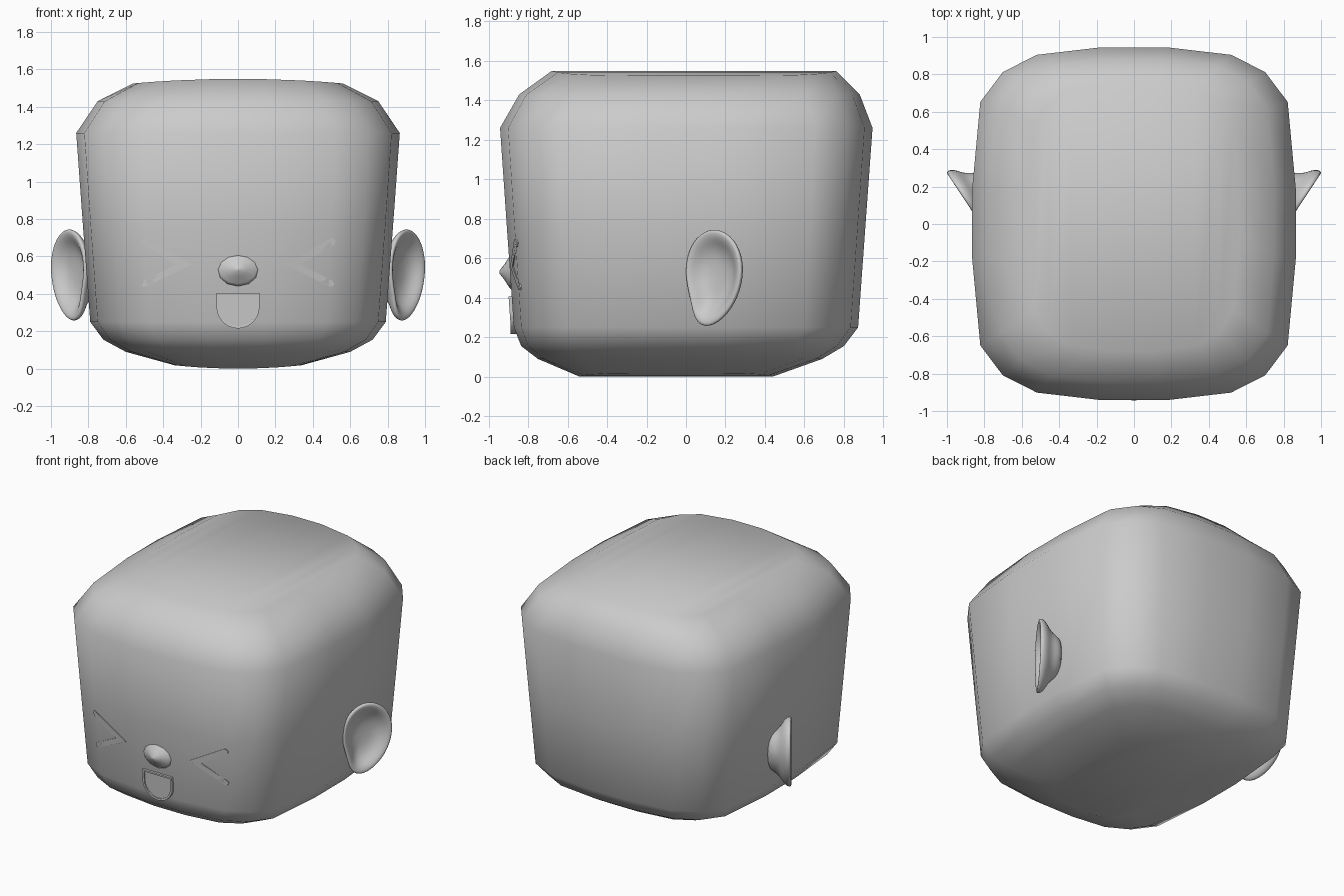
import bpy, bmesh, math

if "Cube" in bpy.data.objects:
    bpy.data.objects.remove(bpy.data.objects["Cube"])


def loft(name, rings, strip_caps=False, smooth=True, mirror=False, subdiv=0):
    """Skin a list of equal-length closed rings and cap both ends."""
    bm = bmesh.new()
    loops = [[bm.verts.new(p) for p in ring] for ring in rings]
    n = len(loops[0])
    for a, b in zip(loops, loops[1:]):
        for i in range(n):
            j = (i + 1) % n
            bm.faces.new((a[i], a[j], b[j], b[i]))
    for cap in (loops[0], loops[-1]):
        if strip_caps:
            for i in range(n // 2 - 1):
                bm.faces.new((cap[i], cap[i + 1], cap[n - 2 - i], cap[n - 1 - i]))
        else:
            bm.faces.new(cap)
    bmesh.ops.recalc_face_normals(bm, faces=bm.faces)
    for f in bm.faces:
        f.smooth = smooth
    mesh = bpy.data.meshes.new(name)
    bm.to_mesh(mesh)
    bm.free()
    ob = bpy.data.objects.new(name, mesh)
    bpy.context.collection.objects.link(ob)
    if mirror:
        ob.modifiers.new("mirror", 'MIRROR').use_mirror_merge = False
    if subdiv:
        m = ob.modifiers.new("subdivision", 'SUBSURF')
        m.levels = m.render_levels = subdiv
    return ob


# Head: one rounded-square outline scaled level by level
quarter = [(1, .2), (.95, .69), (.81, .86), (.6, .957), (.2, 1)]
half = quarter + [(-x, y) for x, y in reversed(quarter)]
outline = half + [(x, -y) for x, y in reversed(half)]
levels = [  # z, half width, front y, back y, bow of the level across x
    (0, .34, -.54, .44, .16), (.09, .60, -.75, .69, 0),
    (.155, .72, -.835, .80, 0), (.25, .79, -.872, .872, 0),
    (.75, .828, -.907, .908, 0), (1.26, .865, -.942, .945, 0),
    (1.43, .75, -.845, .88, 0), (1.55, .56, -.68, .76, -.08)]
rings = []
for z, hx, y0, y1, bow in levels:
    c, hy = (y0 + y1) / 2, (y1 - y0) / 2
    rings.append([(u * hx, c + v * hy, z + bow * (u * hx) ** 2) for u, v in outline])
loft("head", rings, strip_caps=True)


def face_y(x, z):
    """Depth of the front of the head at (x, z)."""
    t = max(0, (z - .25) / 1.01)
    u = abs(x) / (.79 + .075 * t)
    pts = [(0, 1), (.2, 1), (.6, .957), (.81, .86), (.95, .69)]
    for (a, f), (b, g) in zip(pts, pts[1:]):
        if u <= b:
            break
    return -(.872 + .07 * t) * (f + (g - f) * (u - a) / (b - a))


def on_face(shape, out):
    return [(x, face_y(x, z) - out, z) for x, z in shape]


# Squeezed-shut eyes
chevron = [(.245, .558), (.49, .44), (.506, .438), (.515, .452), (.505, .47),
           (.33, .558), (.515, .662), (.522, .68), (.51, .698), (.49, .694)]
loft("eyes", [on_face(chevron, -.02), on_face(chevron, .007)], smooth=False, mirror=True)

# Open mouth with a raised rim
arc = [math.pi + math.pi * i / 14 for i in range(15)]
lip = [(-.115, .405)] + [(.115 * math.cos(a), .33 + .115 * math.sin(a)) for a in arc] + [(.115, .405)]
inner = [(x * .87, .315 + (z - .315) * .87) for x, z in lip]
loft("mouth", [on_face(lip, -.02), on_face(lip, .016), on_face(inner, .016), on_face(inner, .008)],
     smooth=False)

# Nose: a small soft bump
nose = []
for r, out in ((1.0, -.015), (.75, .006), (.4, .028), (.08, .053)):
    nose.append([(.13 * r * math.cos(a), face_y(0, .53) - out, .53 + .10 * r * math.sin(a))
                 for a in [math.tau * i / 12 for i in range(12)]])
loft("nose", nose)

# Ears: tilted cups, lofted from a root inside the head over the rim into the bowl
ear = [(.15, .755), (.24, .705), (.29, .58), (.27, .43), (.205, .31), (.115, .245),
       (.045, .275), (.025, .39), (-.005, .51), (.01, .64), (.07, .725)]
cup = []
for s, off in ((.5, -.15), (.62, -.075), (.93, -.04), (1.03, -.005), (.98, .012),
               (.82, .002), (.62, -.035), (.3, -.055)):
    ring = []
    for y, z in ear:
        yy, zz = .13 + (y - .13) * s, .5 + (z - .5) * s
        ring.append((.825 + .66 * (yy - .02) + .83 * off, yy - .55 * off, zz))
    cup.append(ring)
loft("ears", cup, mirror=True, subdiv=2)
